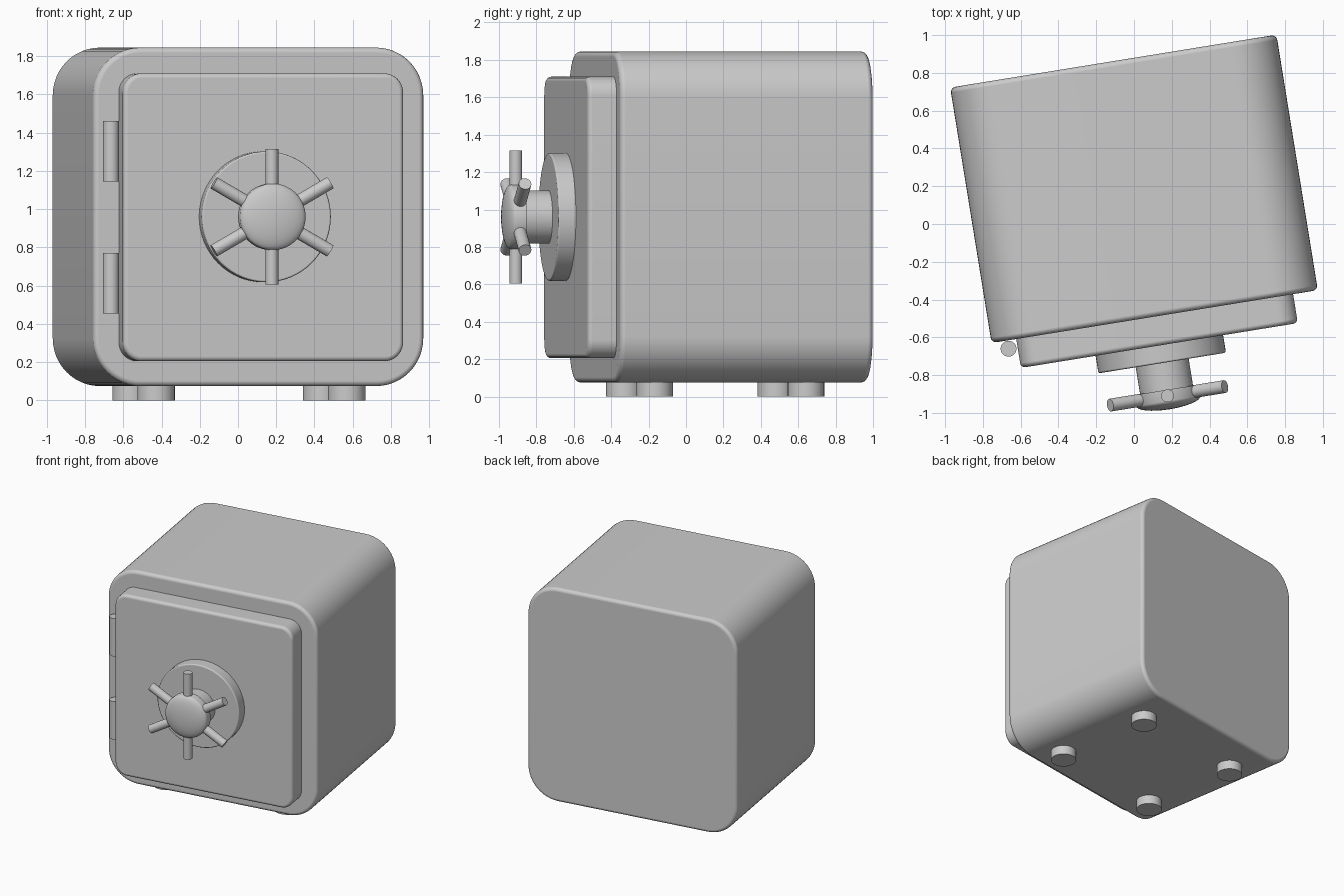
import bpy, bmesh
from math import radians, cos, sin, pi
from mathutils import Matrix

if "Cube" in bpy.data.objects:
    bpy.data.objects.remove(bpy.data.objects["Cube"])

# Whole safe is turned about z; local frame: x across, -y out of the door
SAFE = Matrix.Translation((0, 0.186, 0)) @ Matrix.Rotation(radians(9.2), 4, 'Z')
WHEEL = Matrix.Translation((0, 0, 0.96)) @ Matrix.Rotation(pi / 2, 4, 'X')


def finish(name, bm, local, bevel=0, segments=3):
    bmesh.ops.recalc_face_normals(bm, faces=bm.faces)
    mesh = bpy.data.meshes.new(name)
    bm.to_mesh(mesh)
    bm.free()
    mesh.shade_smooth()
    mesh.set_sharp_from_angle(angle=radians(40))
    obj = bpy.data.objects.new(name, mesh)
    bpy.context.collection.objects.link(obj)
    obj.matrix_world = SAFE @ local
    if bevel:
        mod = obj.modifiers.new("edge_round", 'BEVEL')
        mod.width = bevel
        mod.segments = segments
        mod.limit_method = 'ANGLE'
        mod.angle_limit = radians(40)
        mod.harden_normals = True
    return obj


def rounded_slab(name, width, z0, z1, y0, y1, radius, bevel):
    """Rounded rectangle in the xz plane, extruded from y0 to y1."""
    bm = bmesh.new()
    cx, cz, mid = width / 2 - radius, (z1 - z0) / 2 - radius, (z0 + z1) / 2
    verts = []
    for i, (sx, sz) in enumerate([(1, 1), (-1, 1), (-1, -1), (1, -1)]):
        for k in range(13):
            a = (i + k / 12) * pi / 2
            verts.append(bm.verts.new((sx * cx + radius * cos(a), y0,
                                       mid + sz * cz + radius * sin(a))))
    face = bm.faces.new(verts)
    new = bmesh.ops.extrude_face_region(bm, geom=[face])["geom"]
    bmesh.ops.translate(bm, vec=(0, y1 - y0, 0),
                        verts=[g for g in new if isinstance(g, bmesh.types.BMVert)])
    # restore the starting cap if the extrusion removed it
    if not any(all(abs(v.co.y - y0) < 1e-6 for v in f.verts) for f in bm.faces):
        bm.faces.new(verts)
    return finish(name, bm, Matrix(), bevel, 4)


def lathe(name, profile, local, steps=48, bevel=0):
    """Spin (radius, height) points about local z."""
    bm = bmesh.new()
    vs = [bm.verts.new((r, 0, h)) for r, h in profile]
    es = [bm.edges.new(p) for p in zip(vs, vs[1:])]
    bmesh.ops.spin(bm, geom=vs + es, cent=(0, 0, 0), axis=(0, 0, 1),
                   angle=2 * pi, steps=steps)
    bmesh.ops.remove_doubles(bm, verts=bm.verts, dist=1e-5)
    return finish(name, bm, local, bevel)


def rod(name, radius, h0, h1, local, steps=32, bevel=0):
    return lathe(name, [(0, h0), (radius, h0), (radius, h1), (0, h1)], local, steps, bevel)


# Body and door
rounded_slab("safe_body", 1.75, 0.075, 1.845, -0.685, 0.685, 0.25, 0.028)
rounded_slab("door", 1.485, 0.205, 1.71, -0.84, -0.66, 0.1, 0.025)

# Door dial plate and wheel shaft
rod("dial_plate", 0.342, 0.82, 0.934, WHEEL, 64, 0.01)
rod("wheel_shaft", 0.142, 0.92, 1.09, WHEEL, 48)

# Domed wheel hub
dome = [(0.174 * cos(a), 1.137 + 0.045 * sin(a))
        for a in (i * pi / 16 for i in range(8))]
lathe("wheel_hub", [(0, 1.078), (0.174, 1.078)] + dome + [(0, 1.182)], WHEEL)

# Six wheel spokes
for i in range(6):
    turn = (Matrix.Translation((0, 0, 1.11)) @ Matrix.Rotation(radians(30 + 60 * i), 4, 'Z')
            @ Matrix.Rotation(pi / 2, 4, 'Y'))
    rod(f"wheel_spoke_{i + 1}", 0.034, 0.1, 0.355, WHEEL @ turn, 24)

# Hinges beside the door
for name, z0, z1 in (("lower_hinge", 0.455, 0.77), ("upper_hinge", 1.145, 1.46)):
    rod(name, 0.042, z0, z1, Matrix.Translation((-0.791, -0.729, 0)))

# Feet
for sx, side in ((-1, "left"), (1, "right")):
    for sy, end in ((-1, "front"), (1, "back")):
        rod(f"{end}_{side}_foot", 0.098, 0, 0.11,
            Matrix.Translation((sx * 0.505, sy * 0.41 - 0.03, 0)))
